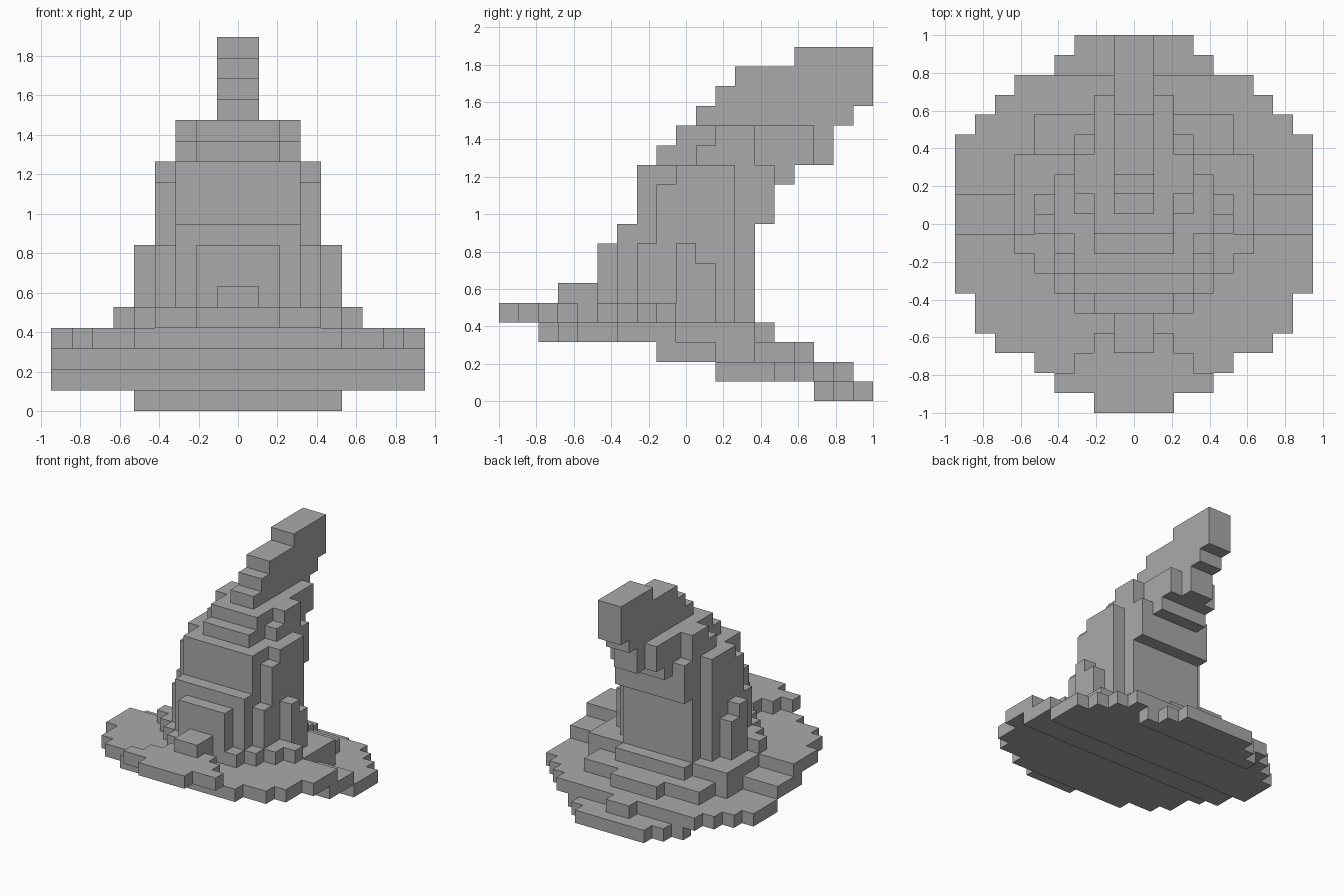
import bpy
import bmesh
from math import radians
from mathutils import Matrix, Vector

cube = bpy.data.objects.get("Cube")
if cube:
    bpy.data.objects.remove(cube)

ROWS = 19            # blocks from front to back
UNIT = 2 / ROWS      # edge of one block
BRIM_TOP = 4         # level on which the crown stands
CROWN_TOP = 12       # level where the crown bends back
AXES = Matrix.Identity(3)

grey = bpy.data.materials.new("plain grey")
grey.use_nodes = True
grey.diffuse_color = (0.4, 0.4, 0.4, 1)
grey.node_tree.nodes["Principled BSDF"].inputs["Base Color"].default_value = grey.diffuse_color


def block(half, front, back, bottom, top=None):
    """Block cells of a box centred on x; one level high by default."""
    return {(x, y, z)
            for x in range(-half, half)
            for y in range(front, back)
            for z in range(bottom, top or bottom + 1)}


def make_brim():
    # half width of the round outline, front to back
    outline = [2, 4, 5, 7, 8, 8] + [9] * 8 + [8, 7, 6, 4, 3]
    cells = set()
    # outer band of each level, from the raised front to the low back
    bands = [(17, ROWS), (11, 17), (8, 11), (2, 9), (0, 2)]
    for level, (front, back) in enumerate(bands):
        for row in range(front, back):
            cells |= block(outline[row], row, row + 1, level)
    # raised front flap narrows towards the crown
    for i in range(2):
        cells |= block(3 - i, 2 + i, 3 + i, BRIM_TOP)
    # upper levels carry on as narrower terraces behind the bands
    for level in (2, 3):
        cells |= block(6, 9, 13, level)
    for half, front, back, level in [(3, 13, 14, 3), (5, 13, 15, 2), (2, 15, 16, 2),
                                     (1, 17, 18, 1), (5, 16, 17, 0)]:
        cells |= block(half, front, back, level)
    return cells


def make_crown_base():
    # ring that widens one block per row
    return set().union(*(block(3 + i, 5 + i, 6 + i, BRIM_TOP) for i in range(4)))


def make_crown():
    # back overhangs
    cells = block(3, 13, 14, 9, CROWN_TOP) | block(2, 14, 15, 11)
    # front steps, main body and side steps, all standing on the brim
    for half, front, back, top in [(2, 5, 6, 8), (3, 6, 7, 9), (3, 7, 13, CROWN_TOP),
                                   (4, 7, 8, 8), (4, 8, 9, 11), (4, 9, 12, CROWN_TOP),
                                   (5, 9, 10, 8), (5, 10, 11, 7)]:
        cells |= block(half, front, back, BRIM_TOP, top)
    return cells


def make_crown_bend():
    # two levels leaning back, with shoulders and a rear ridge
    cells = set()
    for i in range(2):
        level = CROWN_TOP + i
        cells |= block(2, 8 + i, 16, level)
        cells |= block(3, 10 + i, 13, level)
        cells |= block(1, 16, 17, level)
    return cells


def make_tip():
    # each level starts one row further back
    cells = block(1, 15, ROWS, 17)
    for i in range(3):
        cells |= block(1, 10 + i, min(18 + i, ROWS), 14 + i)
    return cells


def build(name, own, solid):
    """Skin the outer faces of a part and merge the flat areas."""
    bm = bmesh.new()
    for cell in sorted(own):
        for axis in range(3):
            for side in (-1, 1):
                normal = AXES[axis] * side
                if tuple(Vector(cell) + normal) in solid:
                    continue
                u = AXES[axis - 2] / 2
                v = AXES[axis - 1] * side / 2
                mid = Vector(cell) + (sum(AXES, Vector()) + normal) / 2
                bm.faces.new([bm.verts.new(p) for p in (mid - u - v, mid + u - v,
                                                        mid + u + v, mid - u + v)])
    bmesh.ops.remove_doubles(bm, verts=bm.verts, dist=UNIT / 10)
    bmesh.ops.dissolve_limit(bm, angle_limit=radians(1), verts=bm.verts, edges=bm.edges)
    bm.transform(Matrix.Scale(UNIT, 4) @ Matrix.Translation((0, -ROWS / 2, 0)))
    mesh = bpy.data.meshes.new(name)
    bm.to_mesh(mesh)
    bm.free()
    mesh.materials.append(grey)
    bpy.context.collection.objects.link(bpy.data.objects.new(name, mesh))


parts = {
    "brim": make_brim(),
    "crown_base": make_crown_base(),
    "front_buckle": block(1, 3, 5, BRIM_TOP, 6),
    "crown": make_crown(),
    "crown_bend": make_crown_bend(),
    "tip": make_tip(),
}
solid = set().union(*parts.values())
used = set()
for name, own in parts.items():
    build(name, own - used, solid)
    used |= own
